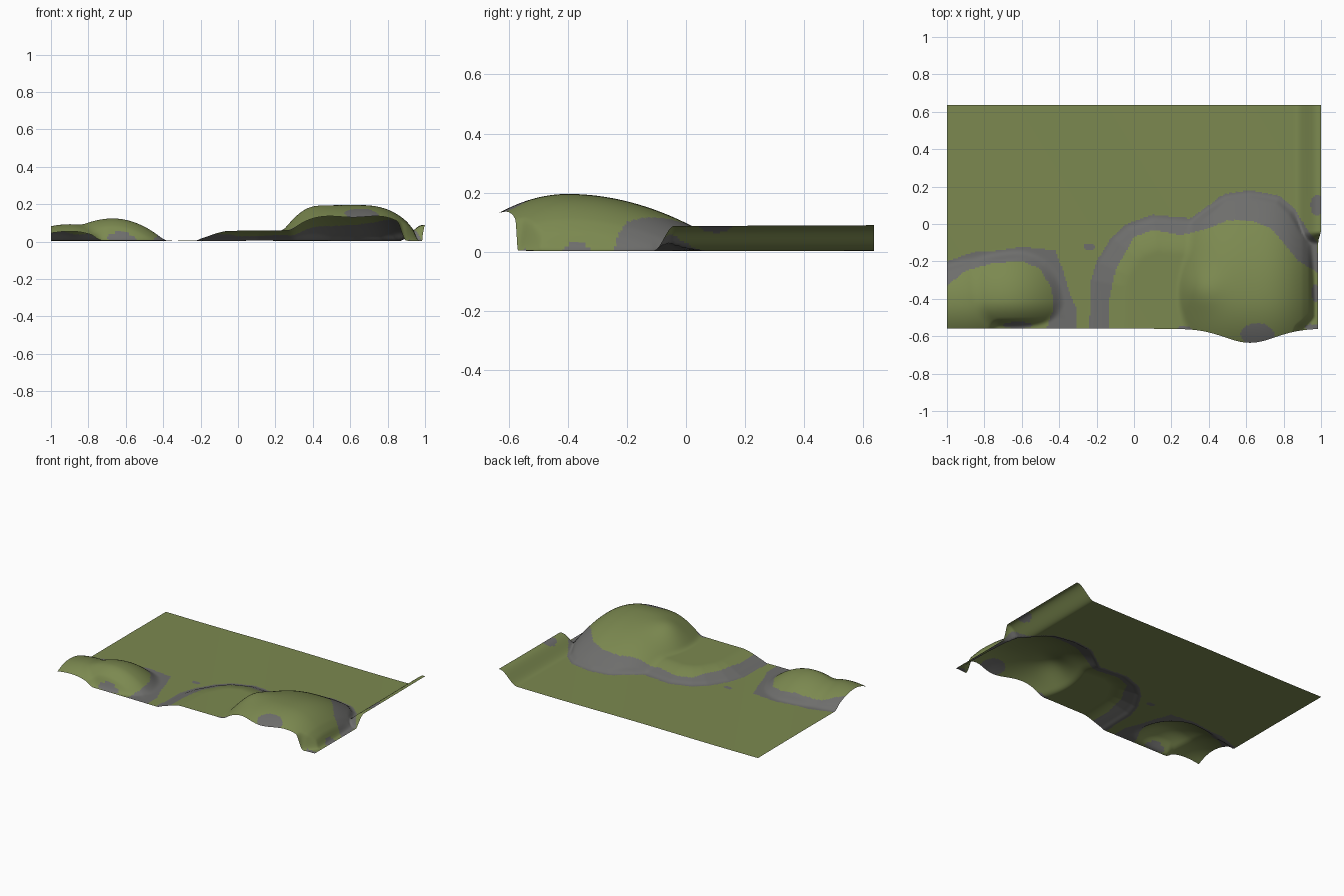
import bpy, bmesh, math

if "Cube" in bpy.data.objects:
    bpy.data.objects.remove(bpy.data.objects["Cube"])

# Outlines of the two hills (outer foot) and of their grassy tops (inner)
RIGHT_FOOT = [(-.25, -.8), (-.23, -.3), (-.2, -.2), (-.12, -.07), (-.04, 0), (.1, .05),
              (.3, .03), (.4, .1), (.48, .16), (.62, .18), (.78, .15), (.86, .08),
              (.92, -.02), (.98, -.1), (.99, -.5), (.9, -.57), (.82, -.8)]
RIGHT_TOP = [(-.14, -.8), (-.13, -.4), (-.1, -.25), (0, -.07), (.1, -.03), (.25, -.06),
             (.38, -.03), (.5, .02), (.62, .02), (.73, -.02), (.8, -.1), (.88, -.2),
             (1, -.27), (1.1, -.8)]
LEFT_FOOT = [(-1.3, -.2), (-1, -.2), (-.85, -.15), (-.72, -.14), (-.6, -.12), (-.42, -.14),
             (-.38, -.25), (-.35, -.35), (-.31, -.45), (-.31, -.565), (-.72, -.565), (-.85, -.8),
             (-1.3, -.8)]
LEFT_TOP = [(-1.3, -.33), (-1, -.33), (-.9, -.25), (-.75, -.21), (-.6, -.2), (-.5, -.24),
            (-.44, -.35), (-.43, -.45), (-.46, -.53), (-.5, -.8), (-1.3, -.8)]
# Loose stone patches: centre x, y, radius x, y
PATCHES = [(.66, -.59, .09, .06), (.97, -.37, .02, .05), (.98, .1, .035, .055),
           (-.24, -.12, .03, .018), (.95, -.55, .04, .015), (-.62, -.54, .08, .018),
           (.27, -.56, .035, .015)]


def edges(poly):
    return zip(poly, poly[1:] + poly[:1])


def inside(x, y, poly):
    hit = False
    for (ax, ay), (bx, by) in edges(poly):
        if (ay > y) != (by > y) and x < ax + (y - ay) * (bx - ax) / (by - ay):
            hit = not hit
    return hit


def depth(x, y, poly):
    """Distance inside the outline, zero outside."""
    if not inside(x, y, poly):
        return 0
    best = 9
    for (ax, ay), (bx, by) in edges(poly):
        dx, dy = bx - ax, by - ay
        t = max(0, min(1, ((x - ax) * dx + (y - ay) * dy) / (dx * dx + dy * dy)))
        best = min(best, math.hypot(x - ax - t * dx, y - ay - t * dy))
    return best


def smooth(a, b, v):
    t = max(0, min(1, (v - a) / (b - a)))
    return t * t * (3 - 2 * t)


def dome(x, y, cx, cy, left, right, front, back, h, p):
    u = abs(x - cx) / (right if x > cx else left)
    v = abs(y - cy) / (back if y > cy else front)
    return h * (1 - u ** p - v * v)


def soft_max(a, b, k=.02):
    t = max(k - abs(a - b), 0) / k
    return max(a, b) + t * t * k / 4


def bump(x, y, cx, cy, r, h):
    return h * math.exp(-((x - cx) ** 2 + (y - cy) ** 2) / (r * r))


def height(x, y):
    z = 0
    # Right hill: low shelf plus the big dome
    d = depth(x, y, RIGHT_FOOT)
    if d > 0:
        big = dome(x, y, .63, -.4, .43, .36, .4, .56, .19, 2.8)
        big += bump(x, y, .36, -.35, .11, .03)
        z = soft_max(.055 * smooth(-.03, .2, d), big) * smooth(0, .045, d)
    # Left hill: shoulder plus a rounder dome
    d = depth(x, y, LEFT_FOOT)
    if d > 0:
        knob = dome(x, y, -.67, -.41, .3, .28, .16, .27, .118, 2)
        side = dome(x, y, -.9, -.43, .3, .25, .2, .24, .088, 2)
        z = soft_max(.03 * smooth(.05, .25, d), soft_max(knob, side)) * smooth(0, .06, d)
    # Raised bank along the right border
    bank = .085 * smooth(.86, .99, x) * smooth(-.11, -.04, y)
    return max(z, bank) + .004 + .0015 * math.sin(5 * x + 3 * y)


def is_stone(x, y):
    if any(((x - a) / r) ** 2 + ((y - b) / s) ** 2 < 1 for a, b, r, s in PATCHES):
        return True
    return any(inside(x, y, foot) and not inside(x, y, top)
               for foot, top in ((RIGHT_FOOT, RIGHT_TOP), (LEFT_FOOT, LEFT_TOP)))


def material(name, color):
    m = bpy.data.materials.new(name)
    m.diffuse_color = (*color, 1)
    m.use_nodes = True
    m.node_tree.nodes["Principled BSDF"].inputs["Base Color"].default_value = m.diffuse_color
    return m


# Terrain sheet: a fine grid lifted into hills, front edge bulging under the big dome
bm = bmesh.new()
bmesh.ops.create_grid(bm, x_segments=240, y_segments=150, size=1)
for v in bm.verts:
    x, t = v.co.x, (v.co.y + 1) / 2
    front = -.56 - .075 * math.exp(-((x - .62) / .19) ** 2)
    y = front + t * (.635 - front)
    z = height(x, y)
    if x > .9:                       # right border steps in beside the hill
        x -= .015 * (x - .9) / .1 * (1 - smooth(-.1, -.03, y))
    v.co = (x, y, max(z, 0))
for f in bm.faces:
    c = f.calc_center_median()
    f.material_index = int(is_stone(c.x, c.y))
    f.smooth = True
mesh = bpy.data.meshes.new("terrain")
bm.to_mesh(mesh)
bm.free()
mesh.materials.append(material("grass green", (.20, .25, .08)))
mesh.materials.append(material("stone grey", (.155, .155, .15)))
terrain = bpy.data.objects.new("terrain", mesh)
bpy.context.collection.objects.link(terrain)
